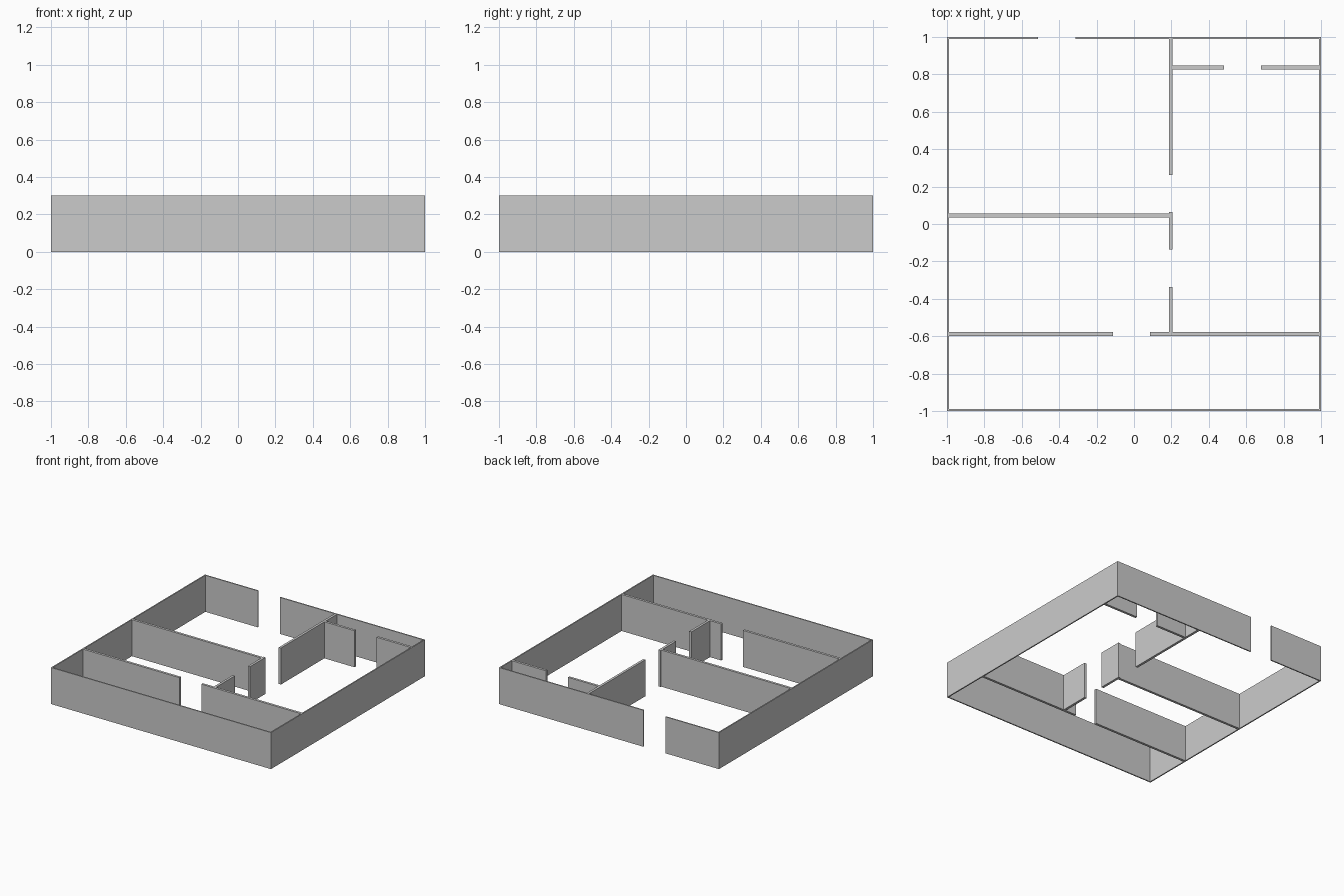
import bpy

if "Cube" in bpy.data.objects:
    bpy.data.objects.remove(bpy.data.objects["Cube"])

H = 0.3      # wall height
T = 0.01     # outer wall thickness
P = 0.02     # partition thickness


def wall(name, x0, x1, y0, y1):
    bpy.ops.mesh.primitive_cube_add(size=1, location=((x0 + x1) / 2, (y0 + y1) / 2, H / 2))
    ob = bpy.context.object
    ob.name = name
    ob.scale = (x1 - x0, y1 - y0, H)
    bpy.ops.object.transform_apply(location=False, rotation=False, scale=True)


def along_x(name, y, t, *spans):
    for i, (a, b) in enumerate(spans):
        wall(f"{name}_{i + 1}", a, b, y - t / 2, y + t / 2)


def along_y(name, x, t, *spans):
    for i, (a, b) in enumerate(spans):
        wall(f"{name}_{i + 1}", x - t / 2, x + t / 2, a, b)


# Outer walls, with an entrance gap at the back
E = 1 - T / 2
I = 1 - T
along_y("left_wall", -E, T, (-1, 1))
along_y("right_wall", E, T, (-1, 1))
along_x("front_wall", -E, T, (-I, I))
along_x("back_wall", E, T, (-I, -0.512), (-0.312, I))

# Partitions split by full-height doorways
along_y("centre_partition", 0.196, P, (0.263, I), (-0.136, 0.063), (-0.58, -0.336))
along_x("left_room_partition", 0.046, P, (-I, 0.196))
along_x("front_room_partition", -0.588, P, (-I, -0.113), (0.085, I))
along_x("back_room_partition", 0.837, P, (0.2, 0.48), (0.68, I))
